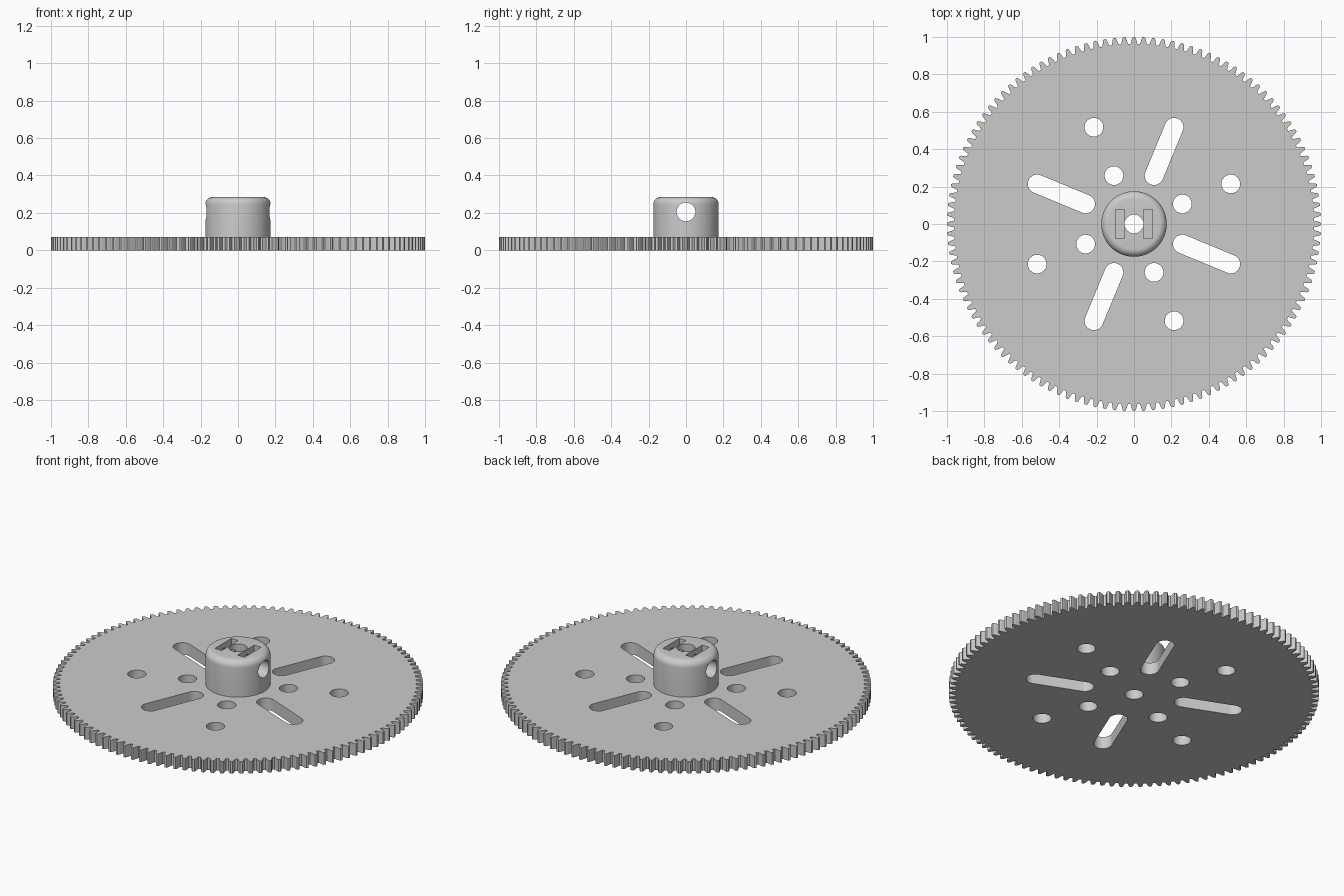
import bpy, bmesh, math
from mathutils import Matrix, Vector

if "Cube" in bpy.data.objects:
    bpy.data.objects.remove(bpy.data.objects["Cube"])

TEETH, PLATE, HUB_TOP, HUB_R, HOLE_R = 120, 0.072, 0.285, 0.175, 0.05

grey = bpy.data.materials.new("plain grey")
grey.use_nodes = True
grey.diffuse_color = (0.6, 0.6, 0.6, 1)
grey.node_tree.nodes["Principled BSDF"].inputs["Base Color"].default_value = (0.6, 0.6, 0.6, 1)


def add_object(name, bm):
    bmesh.ops.recalc_face_normals(bm, faces=bm.faces)
    mesh = bpy.data.meshes.new(name)
    bm.to_mesh(mesh)
    bm.free()
    mesh.materials.append(grey)
    ob = bpy.data.objects.new(name, mesh)
    bpy.context.collection.objects.link(ob)
    return ob


def prism(bm, outline, z0, z1):
    """Extrude a closed xy outline from z0 to z1."""
    face = bm.faces.new([bm.verts.new((x, y, z0)) for x, y in outline])
    top = bmesh.ops.extrude_face_region(bm, geom=[face])["geom"]
    verts = [v for v in top if isinstance(v, bmesh.types.BMVert)]
    bmesh.ops.translate(bm, verts=verts, vec=(0, 0, z1 - z0))


def capsule(start, end, angle, r=HOLE_R, n=24):
    """Radial slot outline; a plain circle when start equals end."""
    pts = []
    for centre, offset in ((end, -math.pi / 2), (start, math.pi / 2)):
        for i in range(n + (start != end)):
            a = offset + math.pi * i / n
            p = Vector((centre + r * math.cos(a), r * math.sin(a)))
            pts.append(Matrix.Rotation(angle, 2) @ p)
    return pts


def apply_boolean(target, tool, operation):
    mod = target.modifiers.new(tool.name, 'BOOLEAN')
    mod.operation, mod.solver, mod.object = operation, 'EXACT', tool
    bpy.context.view_layer.objects.active = target
    bpy.ops.object.modifier_apply(modifier=mod.name)
    bpy.data.objects.remove(tool)


# Toothed plate: flank given as radius and half width in tooth pitches
flank = [(0.963, 0.37), (0.971, 0.31), (0.984, 0.25), (0.993, 0.19), (1.0, 0.11)]
tooth = [(r, -w) for r, w in flank] + [(r, w) for r, w in reversed(flank)]
pitch = 2 * math.pi / TEETH
outline = [(r * math.cos((i + w) * pitch), r * math.sin((i + w) * pitch))
           for i in range(TEETH) for r, w in tooth]
bm = bmesh.new()
prism(bm, outline, 0, PLATE)
gear = add_object("gear_wheel", bm)

# Hub with a rounded top rim, spun around the axis
fillet = 0.04
profile = [(0, 0.03), (HUB_R, 0.03)]
for i in range(9):
    a = math.pi / 2 * i / 8
    profile.append((HUB_R - fillet + fillet * math.cos(a), HUB_TOP - fillet + fillet * math.sin(a)))
profile.append((0, HUB_TOP))
bm = bmesh.new()
verts = [bm.verts.new((r, 0, z)) for r, z in profile]
edges = [bm.edges.new(pair) for pair in zip(verts, verts[1:])]
bmesh.ops.spin(bm, geom=verts + edges, cent=(0, 0, 0), axis=(0, 0, 1),
               angle=2 * math.pi, steps=96)
bmesh.ops.remove_doubles(bm, verts=bm.verts, dist=1e-5)
apply_boolean(gear, add_object("hub", bm), 'UNION')

# Plate openings: four slots, eight round holes and the centre bore
bm = bmesh.new()
for k in range(4):
    turn = math.radians(22.5 + 90 * k)
    prism(bm, capsule(0.28, 0.28, turn), -0.1, 0.2)
    prism(bm, capsule(0.56, 0.56, turn), -0.1, 0.2)
    prism(bm, capsule(0.28, 0.56, turn + math.pi / 4), -0.1, 0.2)
prism(bm, capsule(0, 0, 0), -0.1, 0.5)
apply_boolean(gear, add_object("plate_openings", bm), 'DIFFERENCE')

# Cross hole through the hub for the set screws
bm = bmesh.new()
bmesh.ops.create_cone(bm, cap_ends=True, segments=48, radius1=HOLE_R, radius2=HOLE_R, depth=0.6,
                      matrix=Matrix.Translation((0, 0, 0.205)) @ Matrix.Rotation(math.pi / 2, 4, 'Y'))
apply_boolean(gear, add_object("cross_hole", bm), 'DIFFERENCE')

# Nut pockets sunk into the hub top
bm = bmesh.new()
for side in (-1, 1):
    bmesh.ops.create_cube(bm, size=1, matrix=Matrix.Translation((side * 0.075, 0, 0.225))
                          @ Matrix.Diagonal((0.046, 0.156, 0.2, 1)))
apply_boolean(gear, add_object("nut_pockets", bm), 'DIFFERENCE')

# Smooth round walls, crisp edges
bpy.ops.object.select_all(action='DESELECT')
gear.select_set(True)
bpy.context.view_layer.objects.active = gear
bpy.ops.object.shade_smooth_by_angle(angle=math.radians(30))
